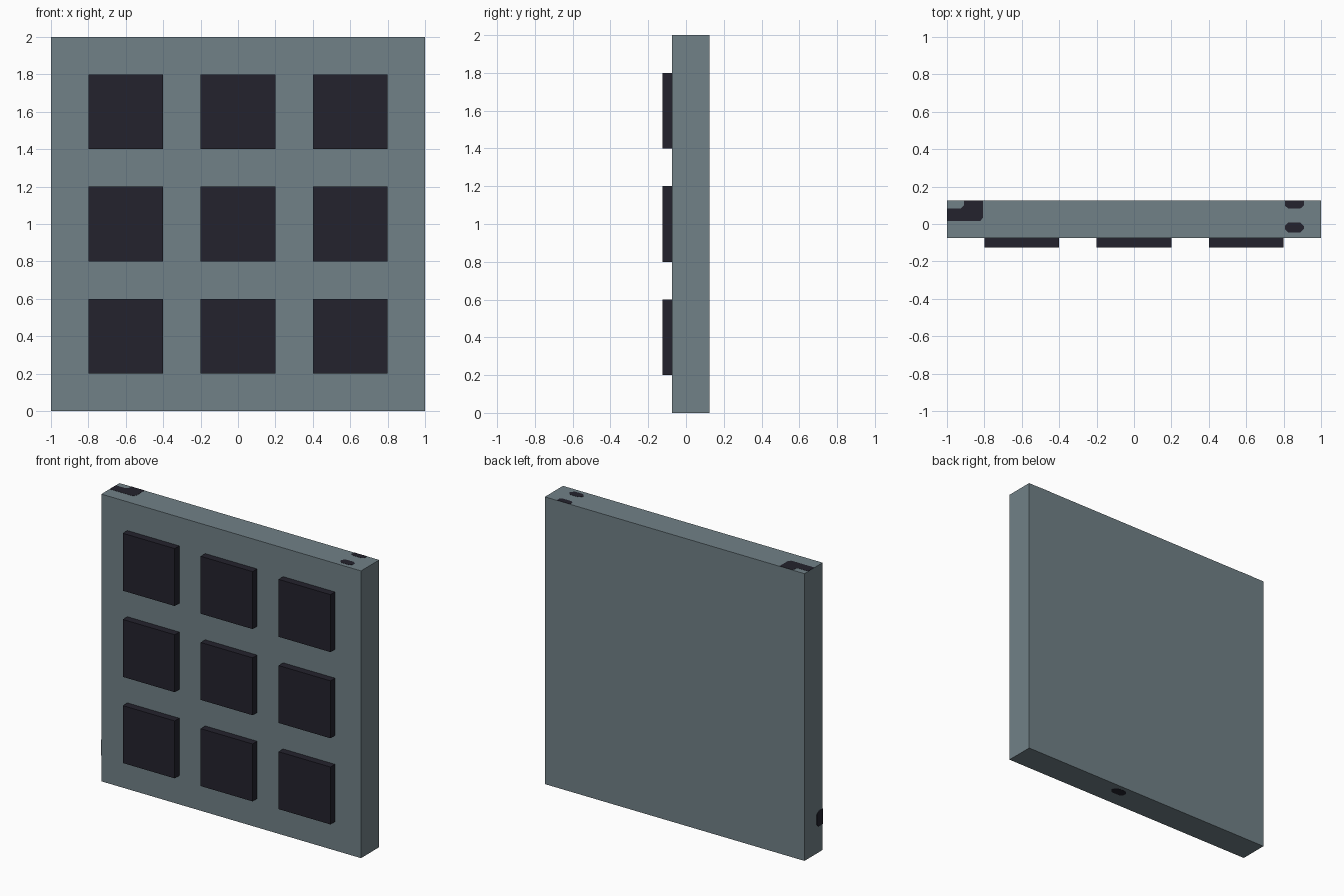
import bpy, bmesh
from mathutils import Vector

if "Cube" in bpy.data.objects:
    bpy.data.objects.remove(bpy.data.objects["Cube"])


def material(name, rgb):
    m = bpy.data.materials.new(name)
    m.diffuse_color = (*rgb, 1.0)
    m.use_nodes = True
    m.node_tree.nodes["Principled BSDF"].inputs["Base Color"].default_value = m.diffuse_color
    return m


GREY = material("slate grey", (0.165, 0.220, 0.245))
DARK = material("dark navy", (0.017, 0.016, 0.026))


def finish(bm, name, mat):
    bmesh.ops.recalc_face_normals(bm, faces=bm.faces)
    me = bpy.data.meshes.new(name)
    bm.to_mesh(me)
    bm.free()
    me.materials.append(mat)
    ob = bpy.data.objects.new(name, me)
    bpy.context.collection.objects.link(ob)
    return ob


def box(name, lo, hi, mat):
    bm = bmesh.new()
    bmesh.ops.create_cube(bm, size=1)
    for v in bm.verts:
        v.co = Vector([(a + b) / 2 + c * (b - a) for a, b, c in zip(lo, hi, v.co)])
    return finish(bm, name, mat)


def plate(name, outline, normal):
    """Paper-thin painted patch: outline extruded just proud of the wall."""
    n = Vector(normal) * 0.001
    bm = bmesh.new()
    face = bm.faces.new([bm.verts.new(p) for p in outline])
    ext = bmesh.ops.extrude_face_region(bm, geom=[face])
    for v in ext["geom"]:
        if isinstance(v, bmesh.types.BMVert):
            v.co += n
    return finish(bm, name, DARK)


def blob(a0, a1, b0, b1, c=0.02):
    """Rectangle with clipped corners."""
    return [(a0 + c, b0), (a1 - c, b0), (a1, b0 + c), (a1, b1 - c),
            (a1 - c, b1), (a0 + c, b1), (a0, b1 - c), (a0, b0 + c)]


# Wall slab
box("wall_slab", (-1, -0.075, 0), (1, 0.125, 2), GREY)

# Three by three raised panels on the front
for row, z in enumerate((0.4, 1.0, 1.6)):
    for col, x in enumerate((-0.6, 0.0, 0.6)):
        box(f"panel_{row}_{col}", (x - 0.2, -0.125, z - 0.2),
            (x + 0.2, -0.075, z + 0.2), DARK)

# Dark patches on the top edge
corner = [(-1, 0.015), (-0.822, 0.015), (-0.807, 0.035), (-0.807, 0.125),
          (-0.91, 0.125), (-0.91, 0.10), (-0.925, 0.083), (-1, 0.083)]
plate("top_corner_patch", [(x, y, 2) for x, y in corner], (0, 0, 1))
plate("top_spot", [(x, y, 2) for x, y in blob(0.806, 0.908, -0.046, 0.008)], (0, 0, 1))
half = [(0.825, 0.083), (0.89, 0.083), (0.908, 0.098), (0.908, 0.125),
        (0.806, 0.125), (0.806, 0.098)]
plate("top_back_spot", [(x, y, 2) for x, y in half], (0, 0, 1))

# Dark patch on the left edge, cut off by the front
side = [(-0.075, 0.18), (-0.03, 0.18), (-0.01, 0.2), (-0.01, 0.27),
        (-0.03, 0.29), (-0.075, 0.29)]
plate("side_spot", [(-1, y, z) for y, z in side], (-1, 0, 0))

# Dark patch underneath
plate("bottom_spot", [(x, y, 0) for x, y in blob(0.13, 0.235, 0.03, 0.095)], (0, 0, -1))
